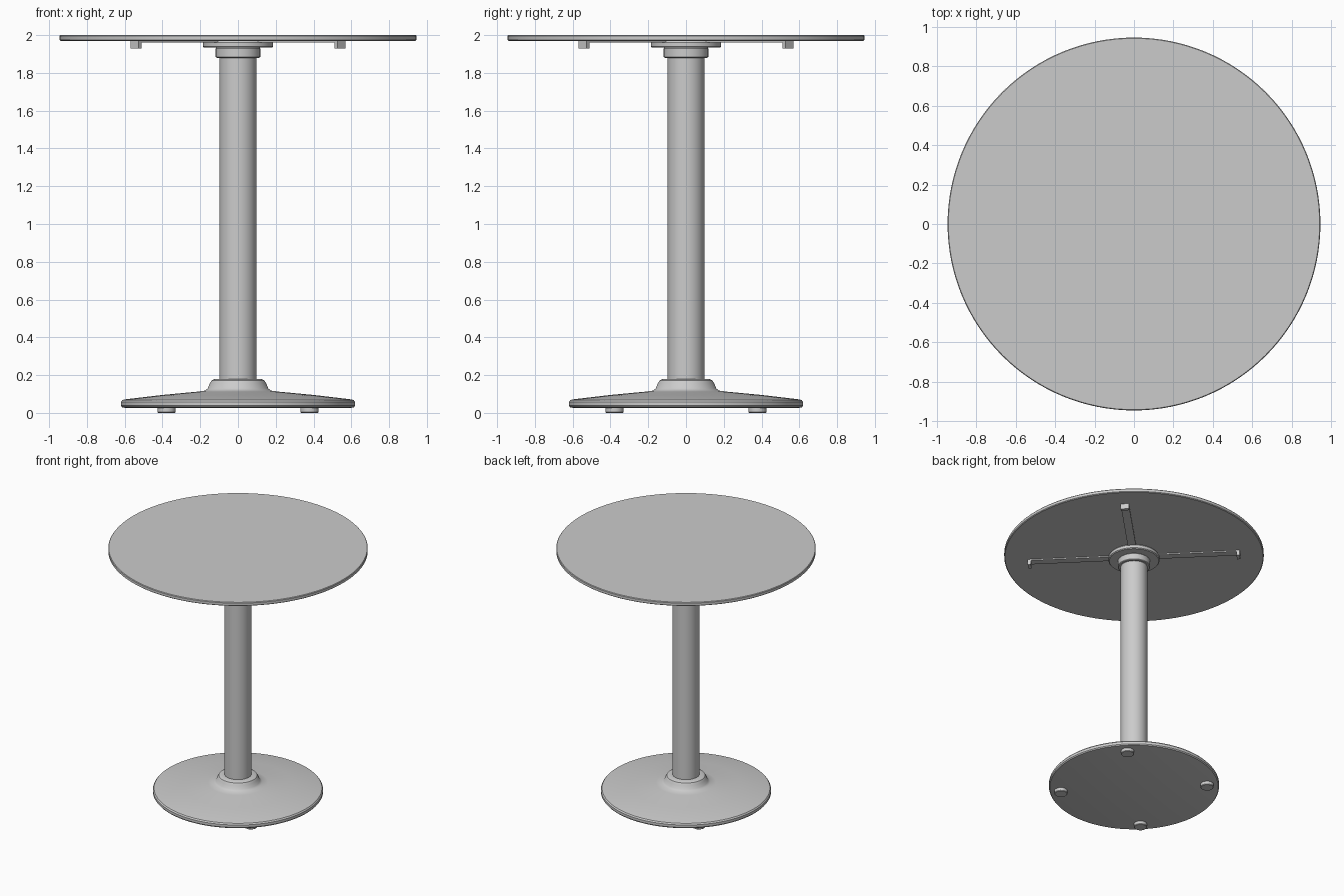
import bpy, bmesh, math
from mathutils import Matrix

if "Cube" in bpy.data.objects:
    bpy.data.objects.remove(bpy.data.objects["Cube"])

grey = bpy.data.materials.new("painted_grey")
grey.diffuse_color = (0.6, 0.6, 0.6, 1)
grey.use_nodes = True
grey.node_tree.nodes["Principled BSDF"].inputs["Base Color"].default_value = grey.diffuse_color


def finish(bm, name, smooth=True):
    bmesh.ops.recalc_face_normals(bm, faces=bm.faces)
    me = bpy.data.meshes.new(name)
    bm.to_mesh(me)
    bm.free()
    me.materials.append(grey)
    ob = bpy.data.objects.new(name, me)
    bpy.context.collection.objects.link(ob)
    if smooth:
        bpy.ops.object.select_all(action='DESELECT')
        ob.select_set(True)
        bpy.context.view_layer.objects.active = ob
        bpy.ops.object.shade_smooth_by_angle(angle=math.radians(35))
    return ob


def lathe(name, profile, sides=96, x=0, y=0):
    """Turn (radius, z) points, listed bottom to top, into a capped solid."""
    bm = bmesh.new()
    rings = []
    for r, z in profile:
        rings.append([bm.verts.new((x + r * math.cos(2 * math.pi * i / sides),
                                    y + r * math.sin(2 * math.pi * i / sides), z))
                      for i in range(sides)])
    for a, b in zip(rings, rings[1:]):
        for i in range(sides):
            j = (i + 1) % sides
            bm.faces.new((a[i], a[j], b[j], b[i]))
    bm.faces.new(rings[0][::-1])
    bm.faces.new(rings[-1])
    return finish(bm, name)


def add_box(bm, x0, x1, width, z0, z1, turn):
    m = (turn @ Matrix.Translation(((x0 + x1) / 2, 0, (z0 + z1) / 2))
         @ Matrix.Diagonal((x1 - x0, width, z1 - z0, 1)))
    bmesh.ops.create_cube(bm, size=1, matrix=m)


# Round top with slightly eased edges
lathe("table_top", [(0.94, 1.97), (0.946, 1.975), (0.946, 1.995), (0.942, 2.0)], 128)

# Column, collar and mounting flange
lathe("column", [(0.098, 0.12), (0.098, 1.94)], 64)
lathe("collar", [(0.112, 1.88), (0.118, 1.885), (0.118, 1.93), (0.112, 1.938)], 64)
lathe("flange", [(0.18, 1.934), (0.186, 1.94), (0.186, 1.962), (0.18, 1.97)], 64)

# Domed base with rounded rim and raised neck
lathe("base", [(0.60, 0.027), (0.614, 0.03), (0.62, 0.038), (0.62, 0.058),
               (0.612, 0.068), (0.595, 0.072), (0.40, 0.095), (0.22, 0.112),
               (0.175, 0.118), (0.16, 0.13), (0.15, 0.155), (0.14, 0.172),
               (0.122, 0.18), (0.098, 0.18)])

# Four diagonal support arms with turned-down ends, and four feet
for k in range(4):
    angle = math.radians(45 + 90 * k)
    turn = Matrix.Rotation(angle, 4, 'Z')
    bm = bmesh.new()
    add_box(bm, 0.15, 0.776, 0.06, 1.961, 1.972, turn)
    add_box(bm, 0.752, 0.776, 0.06, 1.928, 1.961, turn)
    finish(bm, f"support_arm_{k + 1}", smooth=False)
    lathe(f"foot_{k + 1}", [(0.044, 0.0), (0.048, 0.004), (0.048, 0.03)], 24,
          0.535 * math.cos(angle), 0.535 * math.sin(angle))
